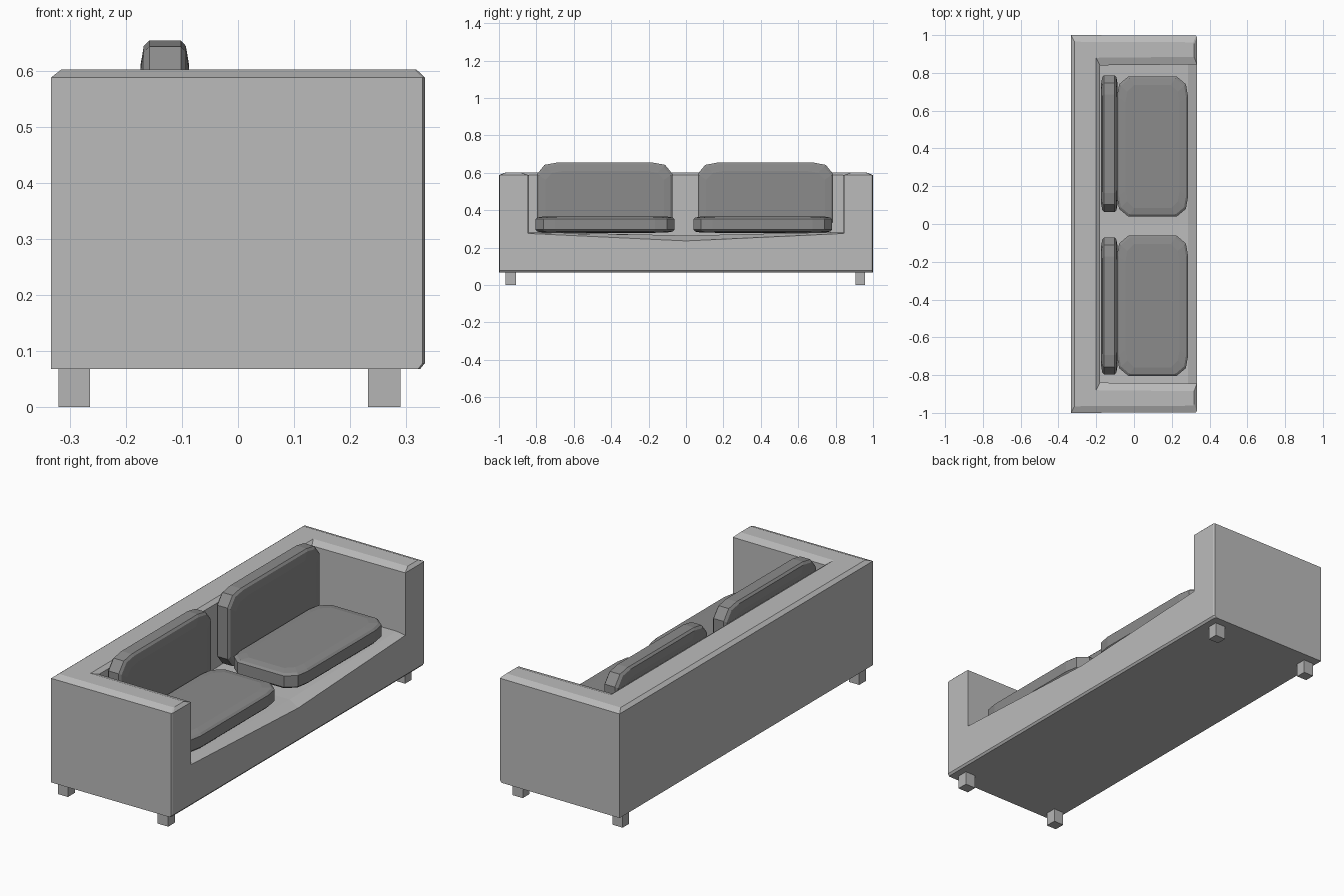
import bpy, bmesh

if "Cube" in bpy.data.objects:
    bpy.data.objects.remove(bpy.data.objects["Cube"])


def paint(name, value):
    mat = bpy.data.materials.new(name)
    mat.diffuse_color = (value, value, value, 1)
    mat.use_nodes = True
    mat.node_tree.nodes["Principled BSDF"].inputs["Base Color"].default_value = mat.diffuse_color
    return mat


BODY = paint("body_grey", 0.5)
CUSHION = paint("cushion_grey", 0.26)
FOOT = paint("foot_grey", 0.46)


def loft(name, rings, mat):
    """Skin a list of equal-length point rings and close both ends."""
    bm = bmesh.new()
    loops = [[bm.verts.new(p) for p in ring] for ring in rings]
    n = len(loops[0])
    for a, b in zip(loops, loops[1:]):
        for i in range(n):
            j = (i + 1) % n
            bm.faces.new((a[i], a[j], b[j], b[i]))
    bm.faces.new(loops[0][::-1])
    bm.faces.new(loops[-1])
    bmesh.ops.recalc_face_normals(bm, faces=bm.faces)
    mesh = bpy.data.meshes.new(name)
    bm.to_mesh(mesh)
    bm.free()
    mesh.materials.append(mat)
    obj = bpy.data.objects.new(name, mesh)
    bpy.context.collection.objects.link(obj)
    return obj


# Arms and back: one U-shaped shell with softened front and top edges
def u_ring(back, front, outer, inner, inner_front, inner_back, z, z_front):
    half = [(back, outer, z), (front - 0.004, outer - 0.003, z_front),
            (front, outer - 0.012, z_front),
            (front, inner_front, z_front), (inner_back, inner, z)]
    return half + [(x, -y, h) for x, y, h in reversed(half)]


loft("arms_and_back", [
    u_ring(-0.333, 0.325, 1.0, 0.84, 0.845, -0.18, 0.068, 0.068),
    u_ring(-0.333, 0.333, 1.0, 0.84, 0.845, -0.18, 0.075, 0.078),
    u_ring(-0.333, 0.333, 1.0, 0.84, 0.845, -0.18, 0.588, 0.588),
    u_ring(-0.315, 0.318, 0.965, 0.88, 0.885, -0.20, 0.602, 0.602),
], BODY)


# Seat base: sags towards the middle of the front edge
def base_ring(y, y_front, z_seat, z_lip):
    return [(-0.18, y, 0.068), (0.325, y_front, 0.068), (0.333, y_front, 0.078),
            (0.333, y_front, z_lip), (0.285, y_front, z_seat),
            (-0.18, y, z_seat)]


loft("seat_base", [
    base_ring(-0.84, -0.845, 0.284, 0.276),
    base_ring(0, 0, 0.265, 0.236),
    base_ring(0.84, 0.845, 0.284, 0.276),
], BODY)


# Cushions: rounded slab, used lying down and standing up
def cushion(name, y_mid, half_y, place):
    half_u = 0.188
    quarter = [(1.0, 0.72), (0.94, 0.89), (0.68, 1.0)]
    outline = (quarter + [(-u, v) for u, v in reversed(quarter)]
               + [(-u, -v) for u, v in quarter]
               + [(u, -v) for u, v in reversed(quarter)])
    layers = [(0.045, 0), (0.010, 0.006), (0, 0.016),
              (0, 0.072), (0.010, 0.081), (0.045, 0.087)]
    loft(name, [[place(half_u + u * (half_u - inset),
                       y_mid + v * (half_y - inset), w)
                 for u, v in outline] for inset, w in layers], CUSHION)


for side, seat_y, back_y in (("left", -0.433, -0.434), ("right", 0.41, 0.425)):
    cushion("seat_cushion_" + side, seat_y, 0.371,
            lambda u, y, w: (-0.09 + u, y, 0.28 + w))
    cushion("back_cushion_" + side, back_y, 0.362,
            lambda u, y, w: (-0.174 + w, y, 0.278 + u))

# Feet
for row, x0, x1 in (("back", -0.32, -0.264), ("front", 0.232, 0.29)):
    for side, y0, y1 in (("left", -0.965, -0.91), ("right", 0.905, 0.957)):
        loft(f"{row}_foot_{side}", [
            [(x0, y0, z), (x1, y0, z), (x1, y1, z), (x0, y1, z)]
            for z in (0, 0.07)], FOOT)
